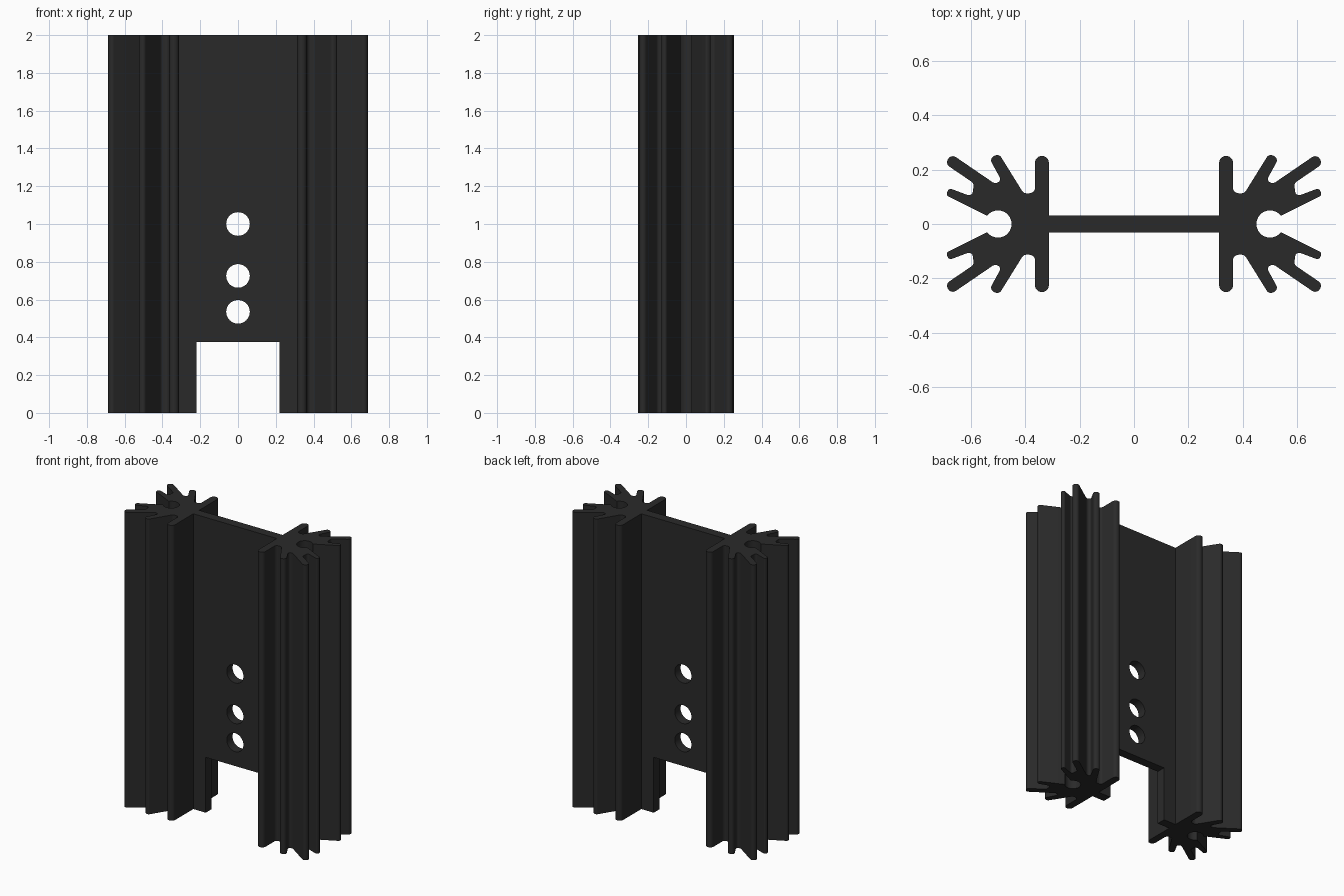
import bpy
import bmesh
from math import atan2, cos, sin, tan, pi, radians
from mathutils import Vector

if "Cube" in bpy.data.objects:
    bpy.data.objects.remove(bpy.data.objects["Cube"], do_unlink=True)

HEIGHT = 2.0

black = bpy.data.materials.new("black anodised metal")
black.use_nodes = True
black.diffuse_color = (0.023, 0.023, 0.023, 1)
black.node_tree.nodes["Principled BSDF"].inputs["Base Color"].default_value = black.diffuse_color


def arc(centre, r, start, sweep, steps):
    angles = [start + sweep * i / steps for i in range(steps + 1)]
    return [Vector((centre.x + r * cos(a), centre.y + r * sin(a))) for a in angles]


def fillet(prev, corner, nxt, r):
    """Points of an arc of radius r rounding off a corner."""
    p = Vector(corner)
    a = (Vector(prev) - p).normalized()
    b = (Vector(nxt) - p).normalized()
    half = abs(a.angle(b)) / 2
    centre = p + (a + b).normalized() * (r / sin(half))
    start = p + a * (r / tan(half)) - centre
    end = p + b * (r / tan(half)) - centre
    first = atan2(start.y, start.x)
    sweep = (atan2(end.y, end.x) - first + pi) % (2 * pi) - pi
    return arc(centre, r, first, sweep, 6)


def finish(name, bm):
    bmesh.ops.recalc_face_normals(bm, faces=bm.faces)
    mesh = bpy.data.meshes.new(name)
    bm.to_mesh(mesh)
    bm.free()
    mesh.materials.append(black)
    obj = bpy.data.objects.new(name, mesh)
    bpy.context.collection.objects.link(obj)
    return obj


# Quarter of the cross-section: x, y, corner radius
corners = [
    (0.313, 0.031, 0),                                # web meets flange
    (0.313, 0.25, 0.025), (0.364, 0.25, 0.025),       # straight flange
    (0.364, 0.113, 0.02), (0.406, 0.113, 0.018),      # inner groove
    (0.496, 0.258, 0.017), (0.532, 0.242, 0.017),     # short fin
    (0.483, 0.152, 0.014), (0.516, 0.151, 0.014),     # middle groove
    (0.671, 0.257, 0.02), (0.695, 0.222, 0.02),       # long fin
    (0.589, 0.15, 0.017), (0.594, 0.1, 0.015),        # outer groove
    (0.68, 0.132, 0.012), (0.692, 0.106, 0.012),      # outer fin
    (0.54, 0.03, 0),                                  # mouth of screw channel
]
quarter = [Vector(corners[0][:2])]
for before, here, after in zip(corners, corners[1:], corners[2:]):
    quarter += fillet(before[:2], here[:2], after[:2], here[2])
# Open round screw channel
mouth = radians(37)
quarter += arc(Vector((0.5, 0)), 0.05, mouth, pi - mouth, 14)

# Mirror the quarter front to back, then side to side
right_half = quarter + [Vector((p.x, -p.y)) for p in reversed(quarter[:-1])]
outline = right_half + [Vector((-p.x, p.y)) for p in reversed(right_half)]

# Extruded body
bm = bmesh.new()
bottom = [bm.verts.new((p.x, p.y, 0)) for p in outline]
top = [bm.verts.new((p.x, p.y, HEIGHT)) for p in outline]
bm.faces.new(bottom)
bm.faces.new(top)
for i in range(len(outline)):
    bm.faces.new((bottom[i - 1], bottom[i], top[i], top[i - 1]))
body = finish("heat_sink_body", bm)

# Notch in the bottom of the web
bm = bmesh.new()
bmesh.ops.create_cube(bm, size=1)
bmesh.ops.scale(bm, vec=(0.44, 0.3, 0.75), verts=bm.verts)
cutters = [finish("notch_cutter", bm)]

# Three round holes through the web
for z in (0.535, 0.725, 1.0):
    bm = bmesh.new()
    bmesh.ops.create_cone(bm, cap_ends=True, segments=40, radius1=0.0625,
                          radius2=0.0625, depth=0.3)
    hole = finish("hole_cutter", bm)
    hole.rotation_euler.x = pi / 2
    hole.location.z = z
    cutters.append(hole)

bpy.context.view_layer.objects.active = body
body.select_set(True)
for tool in cutters:
    tool.hide_render = True
    mod = body.modifiers.new("cut", "BOOLEAN")
    mod.operation = "DIFFERENCE"
    mod.solver = "EXACT"
    mod.object = tool
    bpy.ops.object.modifier_apply(modifier=mod.name)
    bpy.data.objects.remove(tool, do_unlink=True)

bpy.ops.object.shade_smooth_by_angle(angle=radians(35))
